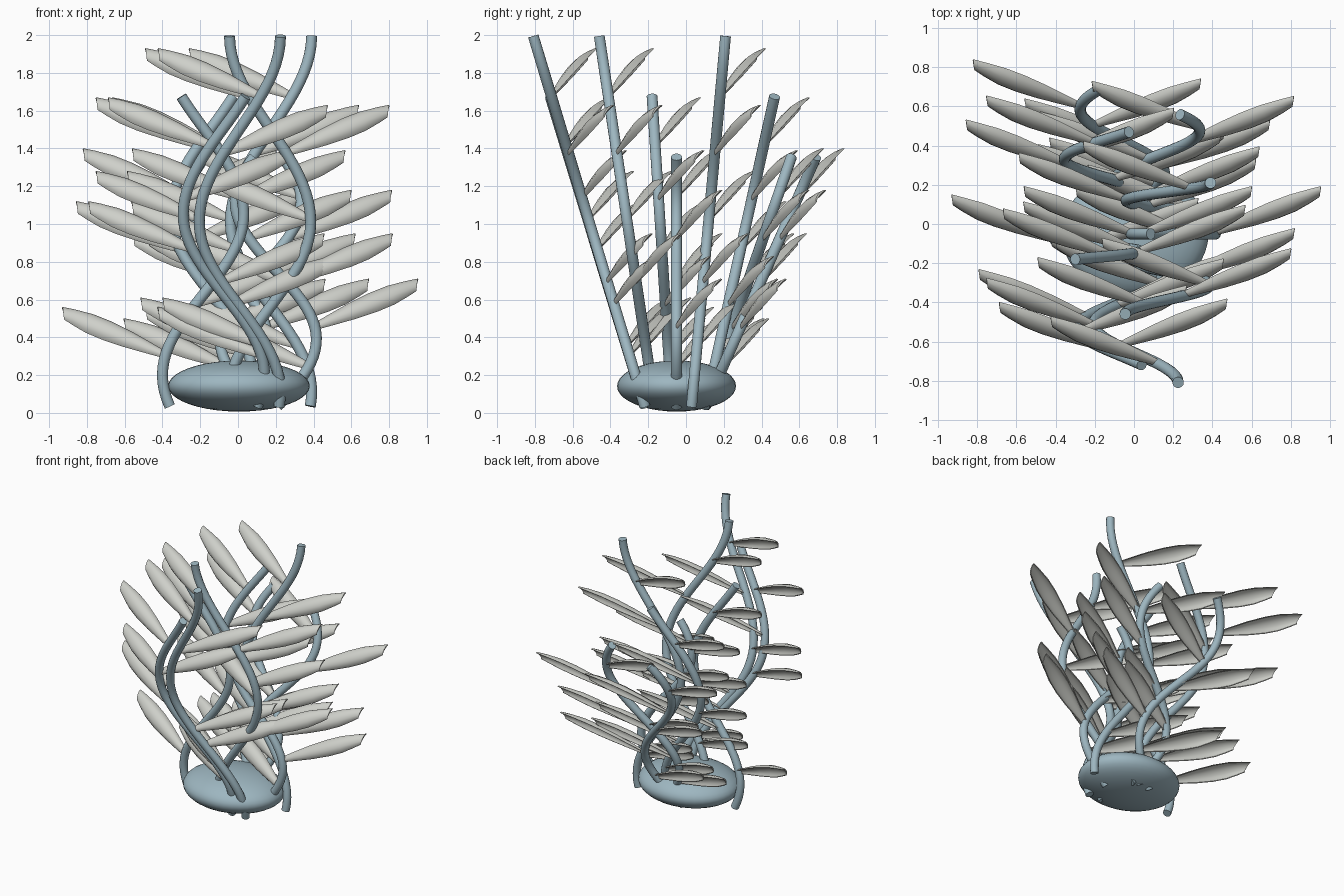
import bpy, bmesh, math
from mathutils import Vector

if "Cube" in bpy.data.objects:
    bpy.data.objects.remove(bpy.data.objects["Cube"])

def material(name, rgb):
    m = bpy.data.materials.new(name)
    m.diffuse_color = (*rgb, 1)
    m.use_nodes = True
    m.node_tree.nodes["Principled BSDF"].inputs["Base Color"].default_value = m.diffuse_color
    return m

BLUE = material("blue_grey", (0.34, 0.47, 0.53))
PALE = material("pale_grey", (0.62, 0.63, 0.59))

def make_object(name, bm, mat, angle):
    bmesh.ops.recalc_face_normals(bm, faces=bm.faces)
    me = bpy.data.meshes.new(name)
    bm.to_mesh(me)
    bm.free()
    me.materials.append(mat)
    ob = bpy.data.objects.new(name, me)
    bpy.context.collection.objects.link(ob)
    bpy.ops.object.select_all(action='DESELECT')
    ob.select_set(True)
    bpy.context.view_layer.objects.active = ob
    bpy.ops.object.shade_smooth_by_angle(angle=math.radians(angle))
    return ob

def loft(bm, rings):
    """Skin a list of point rings and cap both ends."""
    vs = [[bm.verts.new(p) for p in r] for r in rings]
    n = len(vs[0])
    for a, b in zip(vs, vs[1:]):
        for i in range(n):
            j = (i + 1) % n
            bm.faces.new((a[i], a[j], b[j], b[i]))
    bm.faces.new(vs[0])
    bm.faces.new(vs[-1])

# flattened round base
bm = bmesh.new()
bmesh.ops.create_uvsphere(bm, u_segments=40, v_segments=20, radius=1)
for v in bm.verts:
    v.co = Vector((0.005 + 0.375 * v.co.x, -0.05 + 0.315 * v.co.y, 0.142 + 0.135 * v.co.z))
make_object("base", bm, BLUE, 60)

# wave by stem height: centre of wave, half period above and below it
WAVE = {2.0: (1.01, 0.99, 0.90), 1.68: (1.05, 0.92, 0.85), 1.36: (1.12, 0.73, 0.73)}
# leaf root heights, alternating left and right
ROOTS = {2.0: (1.68, 1.38, 1.03, 0.70, 0.36),
         1.68: (1.42, 1.14, 0.87, 0.58, 0.31),
         1.36: (1.15, 0.93, 0.70, 0.46, 0.25)}
# height, wave middle x, bend direction, y at bottom, y at top
STEMS = [
    (2.0, 0.01, -1, -0.220, -0.81),
    (1.68, -0.075, -1, -0.220, -0.72),
    (2.0, 0.17, 1, -0.165, -0.46),
    (1.68, -0.185, 1, -0.075, -0.18),
    (1.36, 0.20, -1, -0.05, -0.05),
    (2.0, 0.175, -1, 0.03, 0.21),
    (1.68, -0.14, -1, 0.105, 0.47),
    (1.36, 0.12, 1, 0.10, 0.56),
    (1.36, -0.06, -1, 0.105, 0.69),
]

def stem_point(stem, z):
    top, cx, side, y0, y1 = stem
    zc, upper, lower = WAVE[top]
    half = upper if z > zc else lower
    x = cx + side * 0.215 * math.cos(math.pi * (z - zc) / half)
    return Vector((x, y0 + (y1 - y0) * (z - 0.04) / (top - 0.04), z))

def add_stem(stem, number):
    bm = bmesh.new()
    rings = []
    low, high, steps = 0.035, stem[0] - 0.005, 40
    for k in range(steps + 1):
        z = low + (high - low) * k / steps
        c = stem_point(stem, z)
        t = (stem_point(stem, z + 0.01) - stem_point(stem, z - 0.01)).normalized()
        u = Vector((0, 1, 0)).cross(t).normalized()
        w = t.cross(u)
        rings.append([c + 0.029 * (math.cos(a) * u + math.sin(a) * w)
                      for a in (math.tau * i / 14 for i in range(14))])
    loft(bm, rings)
    make_object(f"stem_{number}", bm, BLUE, 50)

# leaf outline: position along leaf, half width, arch height
OUTLINE = [(0.0, 0.020, 0.018), (0.15, 0.034, 0.028), (0.35, 0.051, 0.041),
           (0.55, 0.061, 0.048), (0.72, 0.060, 0.046), (0.87, 0.046, 0.034),
           (0.97, 0.034, 0.020)]
ARC = 6

def add_leaf(root, side, name):
    """Arched thin blade, open on its lower back side, with a slanted tip."""
    axis = Vector((side * 0.56, 0.216, 0.23))
    normal = Vector((0, -0.8, 0.6))
    normal = (normal - axis * (normal.dot(axis) / axis.length_squared)).normalized()
    width = normal.cross(axis).normalized()
    bm = bmesh.new()
    rings = []
    angles = [math.pi * i / ARC for i in range(ARC + 1)]
    for t, hw, h in OUTLINE:
        def point(a, w, r):
            along = t + side * math.cos(a) * 0.04 * t ** 3
            return (root + axis * along + width * w * math.cos(a)
                    + normal * (r * math.sin(a) - 0.010))
        outer = [point(a, hw, h) for a in angles]
        inner = [point(a, hw - 0.006, h - 0.010) for a in reversed(angles)]
        rings.append(outer + inner)
    loft(bm, rings)
    make_object(name, bm, PALE, 50)

# stems with their alternating leaves
for n, stem in enumerate(STEMS, 1):
    add_stem(stem, n)
    for k, z in enumerate(ROOTS[stem[0]]):
        add_leaf(stem_point(stem, z), -1 if k % 2 == 0 else 1, f"leaf_{n}_{k + 1}")
